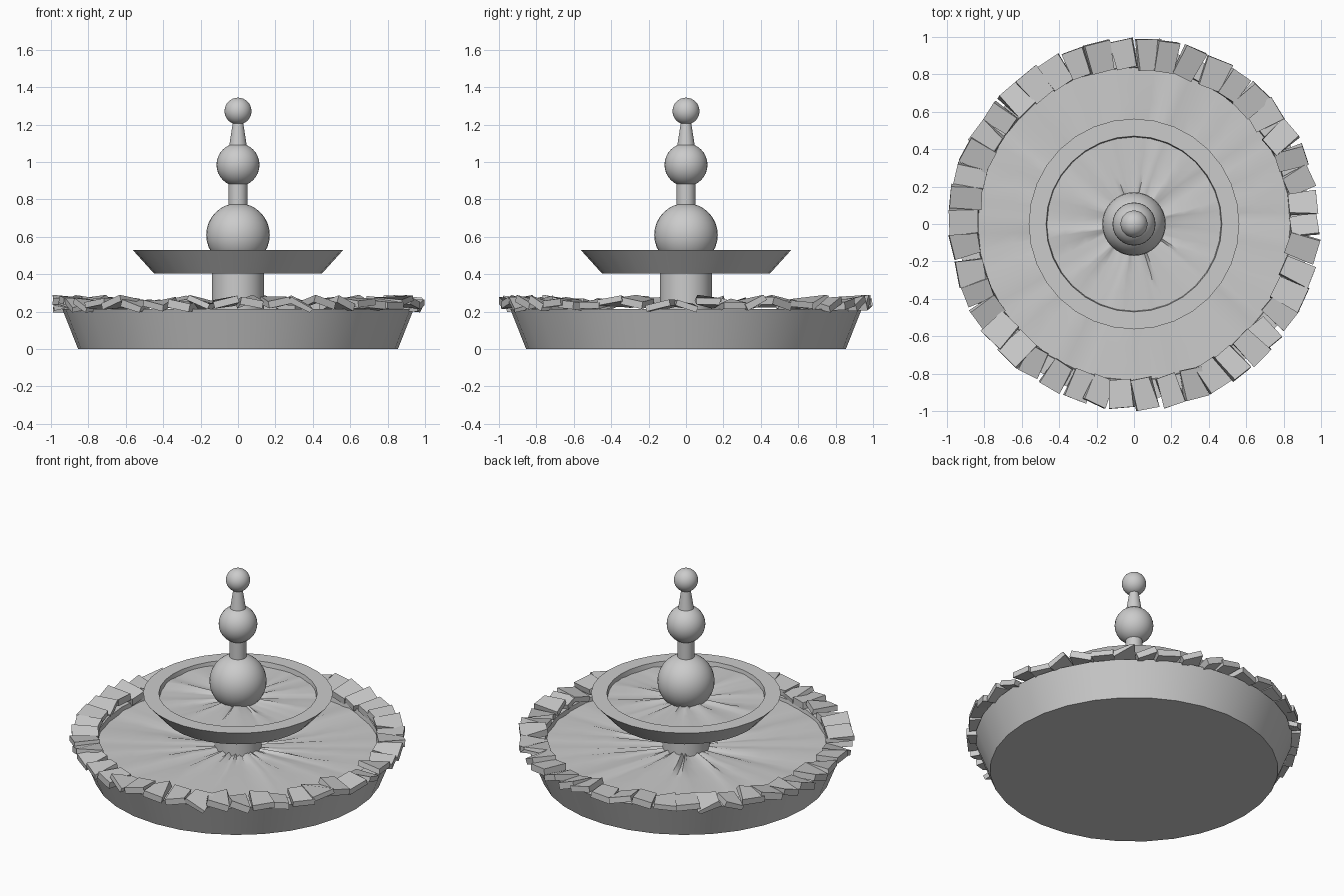
import bpy, bmesh, math, random
from mathutils import Matrix, Vector

random.seed(7)
if "Cube" in bpy.data.objects:
    bpy.data.objects.remove(bpy.data.objects["Cube"], do_unlink=True)

stone = bpy.data.materials.new("pale_grey_stone")
stone.use_nodes = True
GREY = (0.6, 0.6, 0.6, 1)
stone.diffuse_color = GREY
stone.node_tree.nodes["Principled BSDF"].inputs["Base Color"].default_value = GREY


def finish(name, bm, angle=35):
    """Turn a bmesh into a shaded object."""
    bmesh.ops.remove_doubles(bm, verts=bm.verts, dist=0.0001)
    bmesh.ops.recalc_face_normals(bm, faces=bm.faces)
    mesh = bpy.data.meshes.new(name)
    bm.to_mesh(mesh)
    bm.free()
    mesh.materials.append(stone)
    obj = bpy.data.objects.new(name, mesh)
    bpy.context.collection.objects.link(obj)
    bpy.ops.object.select_all(action='DESELECT')
    obj.select_set(True)
    bpy.context.view_layer.objects.active = obj
    bpy.ops.object.shade_smooth_by_angle(angle=math.radians(angle))
    return obj


def lathe(name, profile, sides=32):
    """Spin a (radius, height) profile about the z axis."""
    bm = bmesh.new()
    verts = [bm.verts.new((r, 0, z)) for r, z in profile]
    edges = [bm.edges.new(pair) for pair in zip(verts, verts[1:])]
    bmesh.ops.spin(bm, geom=verts + edges, cent=(0, 0, 0), axis=(0, 0, 1),
                   angle=math.tau, steps=sides, use_merge=True)
    return finish(name, bm)


def ball(name, radius, z):
    bm = bmesh.new()
    bmesh.ops.create_uvsphere(bm, u_segments=32, v_segments=16, radius=radius,
                              matrix=Matrix.Translation((0, 0, z)))
    return finish(name, bm)


def water(name, inner, outer, z, ripple, sides=64):
    """Sheet of water with ripples radiating from the centre."""
    bm = bmesh.new()
    rings = 5
    heights = [random.uniform(-ripple, ripple) for _ in range(sides)]
    grid = []
    for k in range(rings):
        t = k / (rings - 1)
        r = inner + (outer - inner) * t
        grid.append([])
        for i in range(sides):
            a = math.tau * i / sides + 0.04 * math.sin(3 * t + i)
            h = z + heights[i] * (1 - 0.5 * t)
            grid[-1].append(bm.verts.new((r * math.cos(a), r * math.sin(a), h)))
    for low, high in zip(grid, grid[1:]):
        for i in range(sides):
            j = (i + 1) % sides
            bm.faces.new((low[i], high[i], high[j], low[j]))
    return finish(name, bm, 50)


# Lower basin and its water
lathe("basin", [(0, 0), (0.855, 0), (0.94, 0.215), (0.84, 0.215), (0.83, 0.15), (0, 0.15)])
water("basin_water", 0.1, 0.84, 0.19, 0.014)

# Column and upper bowl
lathe("column", [(0, 0.15), (0.14, 0.15), (0.14, 0.42), (0, 0.42)])
lathe("upper_bowl", [(0, 0.405), (0.45, 0.405), (0.563, 0.53), (0.47, 0.53), (0.46, 0.47), (0, 0.47)])
water("bowl_water", 0.08, 0.466, 0.503, 0.011)

# Finial of stacked balls and necks
ball("large_ball", 0.17, 0.61)
lathe("lower_neck", [(0, 0.75), (0.05, 0.75), (0.05, 0.9), (0, 0.9)])
ball("middle_ball", 0.115, 0.985)
lathe("upper_neck", [(0, 1.08), (0.048, 1.08), (0.026, 1.22), (0, 1.22)])
ball("top_ball", 0.072, 1.272)

# Ring of rough twisted stones along the rim
COUNT = 46
bm = bmesh.new()
for i in range(COUNT):
    angle = math.tau * i / COUNT + random.uniform(-0.02, 0.02)
    size = Vector((random.uniform(0.145, 0.17), random.uniform(0.11, 0.135), random.uniform(0.03, 0.045)))
    tilt = random.uniform(-0.3, 0.3)
    twist = random.uniform(-0.3, 0.3)
    place = (Matrix.Rotation(angle, 4, 'Z')
             @ Matrix.Translation((0.91, 0, random.uniform(0.232, 0.255)))
             @ Matrix.Rotation(random.uniform(-0.2, 0.2), 4, 'Z')
             @ Matrix.Rotation(random.uniform(-0.15, 0.15), 4, 'Y'))
    for v in bmesh.ops.create_cube(bm, size=1)["verts"]:
        end = 1 if v.co.x > 0 else -1
        p = Vector([c * s for c, s in zip(v.co, size)])
        p.y *= 1 + 0.08 * end
        p = place @ (Matrix.Rotation(tilt + twist * end, 4, 'X') @ p)
        reach = math.hypot(p.x, p.y)
        if reach > 1:
            p.x, p.y = p.x / reach, p.y / reach
        p.z = min(max(p.z, 0.195), 0.29)
        v.co = p
finish("rim_stones", bm)
